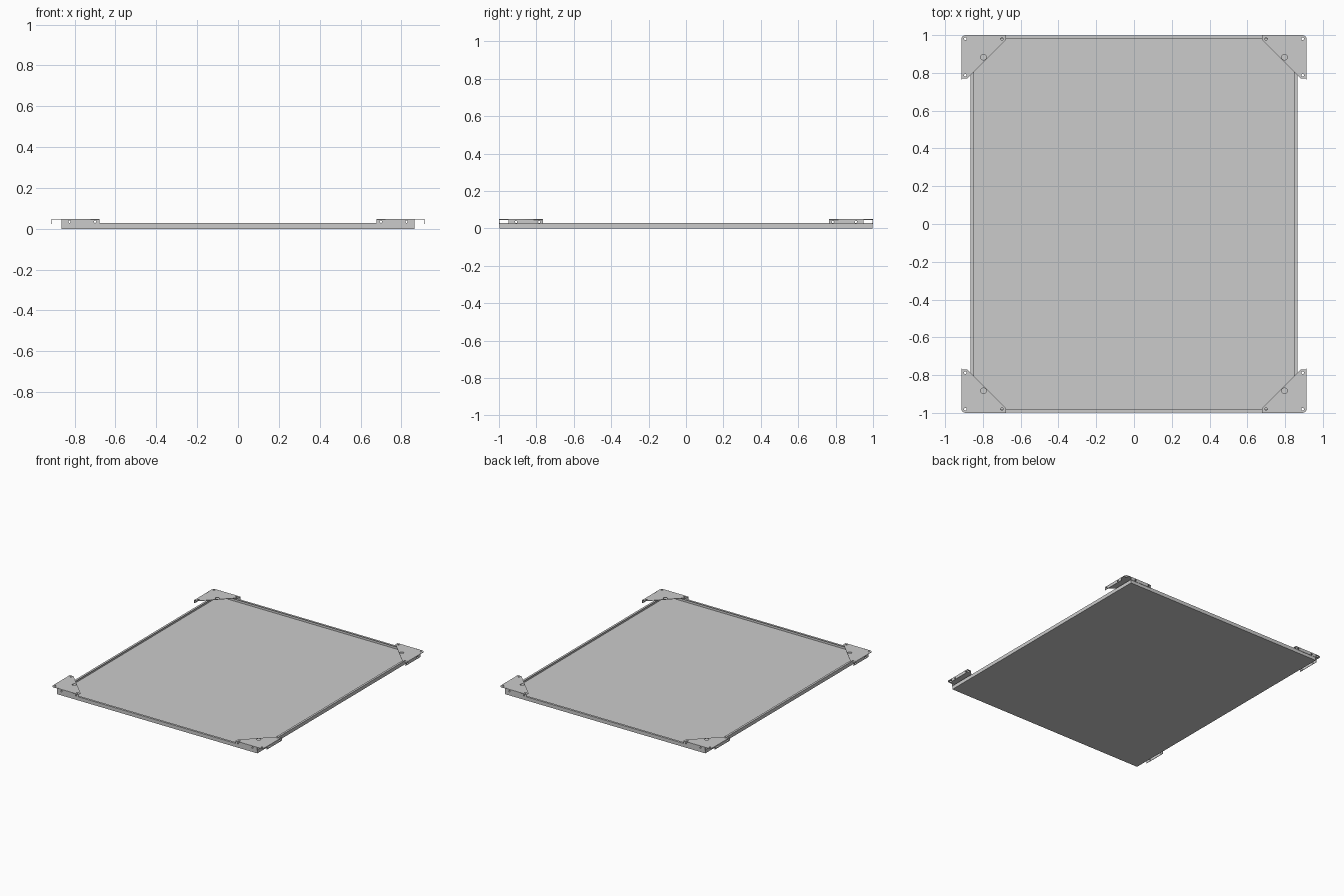
import bpy, bmesh, math
from mathutils import Matrix, Vector

if "Cube" in bpy.data.objects:
    bpy.data.objects.remove(bpy.data.objects["Cube"])

T = 0.003             # sheet thickness
HX, HY, H = 0.865, 0.997, 0.028   # tray half sizes and height
TOP = 0.049           # top of the brackets


# Sheet-metal tray: a lipped section swept round a rectangle
def make_tray():
    section = [(0, 0), (0, H), (0.017, H), (0.017, H - T), (T, H - T), (T, T)]
    bm = bmesh.new()
    rings = []
    for inset, z in section:
        x, y = HX - inset, HY - inset
        rings.append([bm.verts.new((sx * x, sy * y, z))
                      for sx, sy in ((-1, -1), (1, -1), (1, 1), (-1, 1))])
    for a, b in zip(rings, rings[1:]):
        for i in range(4):
            j = (i + 1) % 4
            bm.faces.new((a[i], a[j], b[j], b[i]))
    bm.faces.new(rings[0][::-1])
    bm.faces.new(rings[-1])
    bmesh.ops.recalc_face_normals(bm, faces=bm.faces)
    mesh = bpy.data.meshes.new("tray")
    bm.to_mesh(mesh)
    bm.free()
    bpy.context.collection.objects.link(bpy.data.objects.new("tray", mesh))


# Flat plate with round holes, from a filled and extruded 2D curve
def plate(name, outline, holes, matrix):
    cu = bpy.data.curves.new(name, 'CURVE')
    cu.dimensions = '2D'
    cu.fill_mode = 'BOTH'
    cu.extrude = T / 2
    loops = [outline]
    for cx, cy, r in holes:
        loops.append([(cx + r * math.cos(k * math.tau / 16),
                       cy + r * math.sin(k * math.tau / 16)) for k in range(16)])
    for pts in loops:
        sp = cu.splines.new('POLY')
        sp.points.add(len(pts) - 1)
        for p, (x, y) in zip(sp.points, pts):
            p.co = (x, y, 0, 1)
        sp.use_cyclic_u = True
    ob = bpy.data.objects.new(name, cu)
    bpy.context.collection.objects.link(ob)
    ob.matrix_world = matrix
    return ob


make_tray()

# Bracket top: triangular plate with a rounded outer corner
R = 0.022
corner = [(0.914 - R + R * math.cos(a), 1 - R + R * math.sin(a))
          for a in (k * math.pi / 8 for k in range(5))]
outline = [(0.678, 1.0), (0.678, 0.975), (0.883, 0.77), (0.914, 0.77)] + corner
holes = [(0.797, 0.883, 0.015), (0.699, 0.98, 0.007),
         (0.893, 0.98, 0.007), (0.893, 0.787, 0.007)]
top = plate("corner_brackets", outline, holes,
            Matrix.Translation((0, 0, TOP - T / 2)))


def rect(a, b):
    return [(a, 0.024), (b, 0.024), (b, TOP), (a, TOP)]


# Down-turned flanges along the end and the side
end = plate("end_flange", rect(0.678, 0.865),
            [(0.70, 0.035, 0.006), (0.825, 0.035, 0.006)],
            Matrix.Translation((0, 1 - T / 2, 0)) @ Matrix.Rotation(math.pi / 2, 4, 'X'))
side_axes = Matrix(((0, 0, 1, 0.914 - T / 2), (1, 0, 0, 0), (0, 1, 0, 0), (0, 0, 0, 1)))
side = plate("side_flange", rect(0.765, 0.948),
             [(0.785, 0.035, 0.006), (0.908, 0.035, 0.006)], side_axes)

# Join one bracket and mirror it to all four corners
bpy.ops.object.select_all(action='DESELECT')
for ob in (top, end, side):
    ob.select_set(True)
bpy.context.view_layer.objects.active = top
bpy.ops.object.convert(target='MESH')
bpy.ops.object.join()
bpy.ops.object.transform_apply(location=True, rotation=True, scale=True)
mirror = bpy.context.object.modifiers.new("four_corners", 'MIRROR')
mirror.use_axis = (True, True, False)
mirror.use_mirror_merge = False
